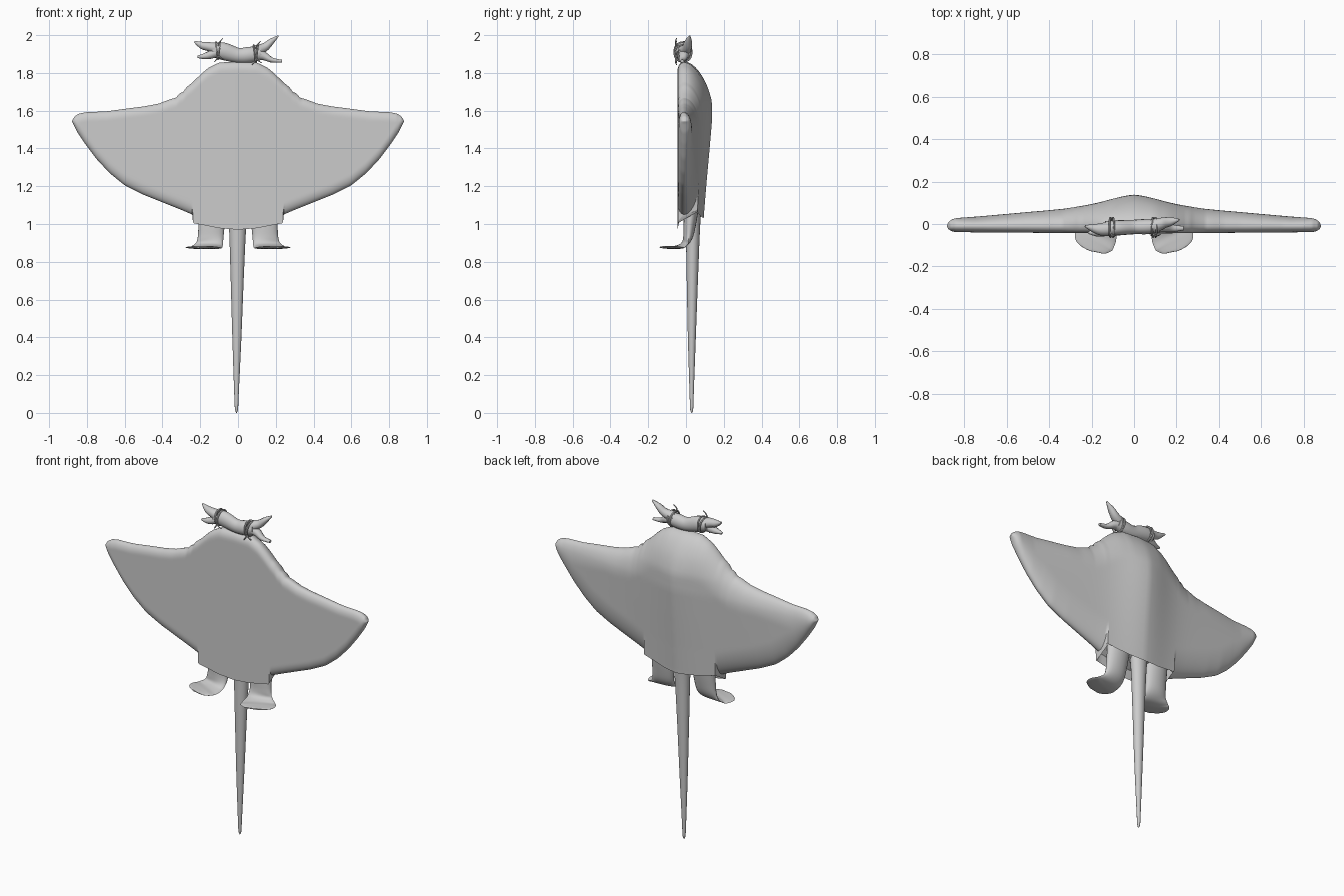
import bpy, bmesh, math
from mathutils import Vector

if "Cube" in bpy.data.objects:
    bpy.data.objects.remove(bpy.data.objects["Cube"])

grey = bpy.data.materials.new("grey")
grey.diffuse_color = (0.6, 0.6, 0.6, 1)
grey.use_nodes = True
grey.node_tree.nodes["Principled BSDF"].inputs["Base Color"].default_value = grey.diffuse_color


def finish(name, bm, angle=50):
    bmesh.ops.recalc_face_normals(bm, faces=bm.faces)
    me = bpy.data.meshes.new(name)
    bm.to_mesh(me)
    bm.free()
    me.materials.append(grey)
    ob = bpy.data.objects.new(name, me)
    bpy.context.collection.objects.link(ob)
    bpy.ops.object.select_all(action='DESELECT')
    ob.select_set(True)
    bpy.context.view_layer.objects.active = ob
    bpy.ops.object.shade_smooth_by_angle(angle=math.radians(angle))
    return ob


def lerp_table(tab, x):
    for (x0, y0), (x1, y1) in zip(tab, tab[1:]):
        if x <= x1:
            return y0 + (y1 - y0) * max(0, (x - x0) / (x1 - x0))
    return tab[-1][1]


def tube(name, pts, n=16, sub=6):
    """Smooth tube through (x, y, z, half width, half depth, angle of width axis)."""
    rows = []
    for i in range(len(pts) - 1):
        p = [pts[max(i - 1, 0)], pts[i], pts[i + 1], pts[min(i + 2, len(pts) - 1)]]
        for k in range(sub + (i == len(pts) - 2)):
            t = k / sub
            rows.append([0.5 * (2*b + (c - a)*t + (2*a - 5*b + 4*c - d)*t*t + (3*b - a - 3*c + d)*t**3)
                         for a, b, c, d in zip(*p)])
    bm, rings = bmesh.new(), []
    for i, r in enumerate(rows):
        tan = Vector(rows[min(i + 1, len(rows) - 1)][:3]) - Vector(rows[max(i - 1, 0)][:3])
        side = Vector((math.cos(r[5]), math.sin(r[5]), 0))
        up = tan.cross(side).normalized()
        side = up.cross(tan).normalized()
        rings.append([bm.verts.new(Vector(r[:3]) + side * r[3] * math.cos(2*math.pi*k/n)
                                   + up * r[4] * math.sin(2*math.pi*k/n)) for k in range(n)])
    for a, b in zip(rings, rings[1:]):
        for k in range(n):
            bm.faces.new((a[k], a[(k+1) % n], b[(k+1) % n], b[k]))
    bm.faces.new(rings[0])
    bm.faces.new(rings[-1])
    return finish(name, bm)


# Cape-like body: outline heights by distance from the middle
TOP = [(0, 1.86), (.1, 1.855), (.16, 1.825), (.2, 1.79), (.24, 1.75), (.285, 1.715), (.292, 1.695),
       (.315, 1.69), (.325, 1.67), (.36, 1.66), (.42, 1.637), (.5, 1.622), (.58, 1.612), (.7, 1.596),
       (.8, 1.592), (.84, 1.585), (.865, 1.57), (.88, 1.545)]
LOW = [(0, .97), (.1, .978), (.238, 1.005), (.242, 1.05), (.3, 1.075), (.4, 1.115), (.5, 1.155),
       (.6, 1.205), (.68, 1.27), (.75, 1.345), (.81, 1.425), (.85, 1.485), (.872, 1.53), (.88, 1.543)]
BACK = [(.97, .09), (1.05, .095), (1.2, .107), (1.4, .125), (1.55, .138), (1.65, .138), (1.75, .127), (1.86, .11)]
HEM = .239


def round_edge(d, r):
    return math.sqrt(max(0, 1 - (1 - min(1, max(0, d) / r)) ** 2))


def body_point(x, t, back):
    a = abs(x)
    lo, hi = lerp_table(LOW, a), lerp_table(TOP, a)
    hem = a < HEM
    if back and hem:
        lo += .06
    z = lo + (hi - lo) * t
    half = max((hi - lo) / 2, .001)
    e = round_edge(hi - z, min(half, .25 - .12 * min(1, a / .5) if back else .05))
    if not hem:
        e *= round_edge(z - lo, min(half, .16 if back else .06))
    e *= round_edge(.88 - a, .05)
    yc = -.01
    if back:
        shape = (.025 + .08 * (1 - a / .88) + .036 * math.exp(-(a / .17) ** 2)) / .141
        return Vector((x, yc + (lerp_table(BACK, z) * shape - yc) * e, z))
    return Vector((x, yc + (-.045 + .008 * a - yc) * e, z))


half_x = [.88 * math.sin(i / 70 * math.pi / 2) for i in range(71)] + [HEM - .0005, .2425]
xs = sorted(set([-x for x in half_x] + half_x))
NV = 48
bm = bmesh.new()
cols = []
for x in xs:
    ts = [(1 - math.cos(math.pi * j / NV)) / 2 for j in range(NV + 1)]
    loop = [body_point(x, t, False) for t in ts] + [body_point(x, t, True) for t in reversed(ts)]
    f, b = loop[0], loop[-1]
    rise = Vector((0, 0, .05 if abs(x) < HEM - .01 else 0))   # hollow under the hem
    loop += [b + (f - b) * .08 + rise, f + (b - f) * .08 + rise]
    cols.append([bm.verts.new(p) for p in loop])
for a, b in zip(cols, cols[1:]):
    for k in range(len(a)):
        m = (k + 1) % len(a)
        bm.faces.new((a[k], a[m], b[m], b[k]))
bmesh.ops.remove_doubles(bm, verts=bm.verts, dist=.0002)
finish("winged_body", bm)

# Tail
tube("tail", [(0, .04, 1.12, .06, .045, 0), (-.002, .037, .99, .046, .038, 0), (-.004, .034, .75, .036, .031, 0),
              (-.006, .031, .4, .024, .021, 0), (-.008, .03, .1, .012, .011, 0),
              (-.008, .03, .02, .008, .008, 0), (-.008, .03, .0, .001, .001, 0)], 20)

# Legs curling forward into flat splayed feet
for s, side in ((-1, "left"), (1, "right")):
    tube(side + "_leg", [(s*.135, .03, 1.1, .075, .04, 0), (s*.14, .02, 1.0, .07, .033, 0),
                         (s*.145, .01, .93, .068, .025, s*.05), (s*.152, -.01, .892, .074, .014, s*.15),
                         (s*.168, -.045, .877, .092, .009, s*.25), (s*.19, -.08, .876, .097, .008, s*.35),
                         (s*.205, -.112, .877, .07, .006, s*.4), (s*.21, -.125, .878, .012, .004, s*.4)], 20)

# Gnarled branch on top of the head: a middle piece and forked ends
Q = math.pi / 2
tube("branch_middle", [(-.135, -.02, 1.92, .034, .036, Q), (-.08, -.018, 1.915, .036, .046, Q),
                       (0, -.014, 1.893, .034, .04, Q), (.06, -.012, 1.896, .036, .042, Q),
                       (.12, -.008, 1.905, .032, .036, Q)])
PRONGS = {
    "branch_left_upper": [(-.1, -.02, 1.925, .035, .035), (-.15, -.025, 1.938, .03, .026),
                          (-.19, -.02, 1.946, .02, .02), (-.23, -.01, 1.965, .005, .005)],
    "branch_left_lower": [(-.1, -.02, 1.915, .03, .03), (-.15, -.035, 1.895, .024, .022),
                          (-.18, -.04, 1.888, .018, .016), (-.215, -.04, 1.885, .006, .006)],
    "branch_right_upper": [(.09, -.01, 1.915, .034, .034), (.14, .005, 1.935, .026, .024),
                           (.175, .012, 1.965, .02, .017), (.213, .02, 1.996, .004, .004)],
    "branch_right_lower": [(.09, -.01, 1.9, .034, .034), (.135, -.012, 1.89, .026, .024),
                           (.18, -.02, 1.868, .018, .014), (.232, -.02, 1.862, .01, .008)],
}
for name, pts in PRONGS.items():
    tube(name, [p + (Q,) for p in pts], 10)

# Twine wrapped round the branch with loose ends
for x, zc, side in ((-.105, 1.918, "left"), (.095, 1.903, "right")):
    for w, off in enumerate((-.006, .006)):
        bpy.ops.mesh.primitive_torus_add(major_segments=24, minor_segments=6, major_radius=.045,
                                         minor_radius=.005, location=(x + off, -.016, zc),
                                         rotation=(0, Q + off * 20, 0))
        ob = bpy.context.object
        ob.name = f"{side}_twine_{w + 1}"
        ob.data.materials.append(grey)
        bpy.ops.object.shade_smooth_by_angle()
    for k, (dx, dz) in enumerate(((.025, .065), (-.02, -.06), (.03, -.05))):
        tube(f"{side}_twine_end_{k + 1}", [(x, -.05, zc + dz * .4, .004, .004, Q),
                                           (x + dx * .3, -.055, zc + dz * .7, .004, .004, Q),
                                           (x + dx, -.05, zc + dz, .002, .002, Q)], 6, 4)
